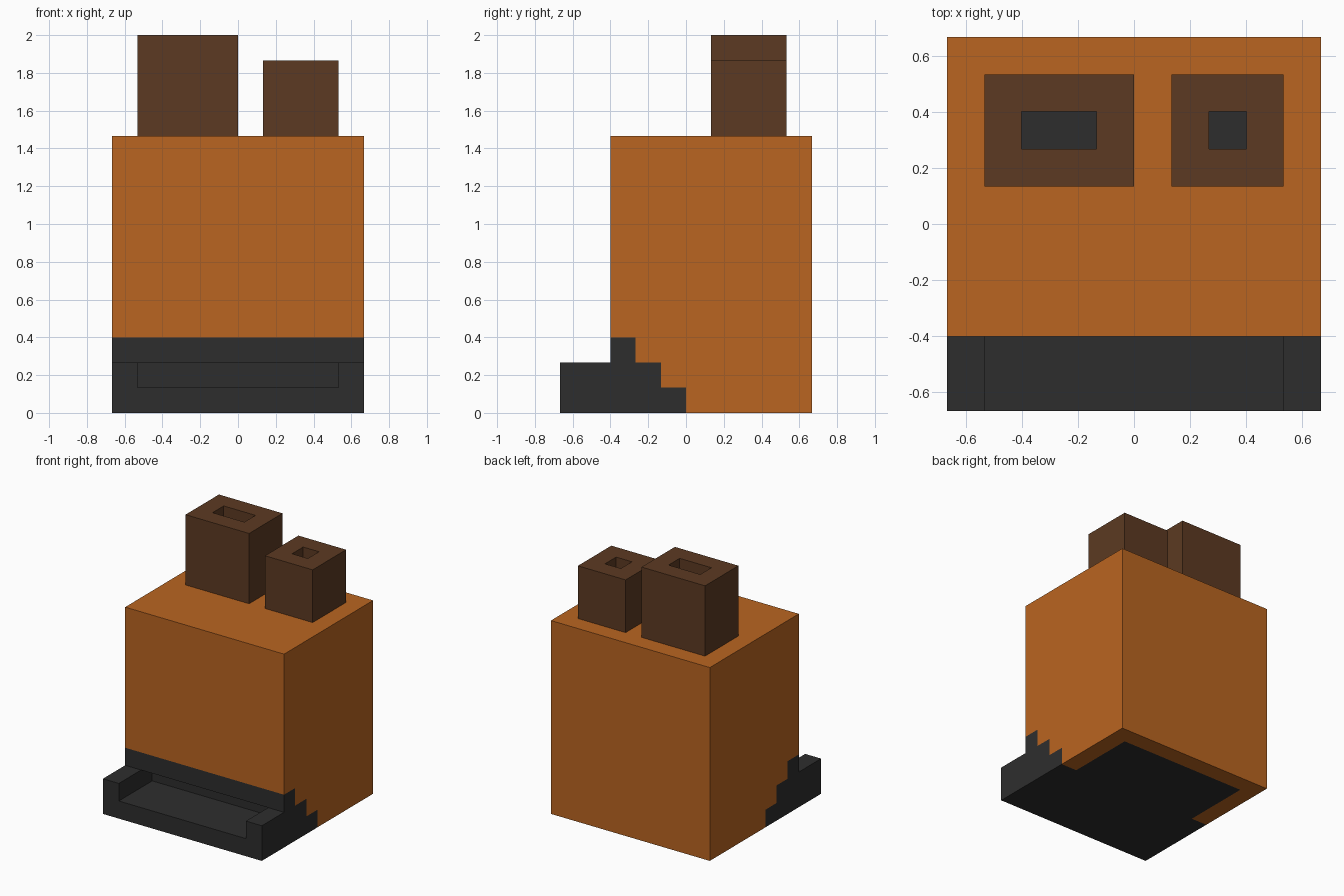
import bpy
import bmesh
import math
from mathutils import Vector

if "Cube" in bpy.data.objects:
    bpy.data.objects.remove(bpy.data.objects["Cube"], do_unlink=True)

U = 2 / 15  # module size: every part sits on this grid


def material(name, rgb):
    m = bpy.data.materials.new(name)
    m.use_nodes = True
    m.diffuse_color = (*rgb, 1)
    bsdf = m.node_tree.nodes["Principled BSDF"]
    bsdf.inputs["Base Color"].default_value = (*rgb, 1)
    bsdf.inputs["Roughness"].default_value = 0.9
    return m


ORANGE = material("orange clay", (0.491, 0.130, 0.0150))
BROWN = material("dark brown", (0.107, 0.042, 0.0160))
CHARCOAL = material("charcoal", (0.027, 0.027, 0.027))


def block_part(name, grid, member, solid, mats, paint=lambda c, n: 0):
    """Skin the grid cells of one part, leaving out faces against solid cells."""
    bm = bmesh.new()

    def cell_centre(idx):
        out = []
        for i, line in zip(idx, grid):
            inside = 0 <= i < len(line) - 1
            out.append((line[i] + line[i + 1]) / 2 if inside else math.inf)
        return out

    def filled(idx, rule):
        c = cell_centre(idx)
        return math.inf not in c and rule(*c)

    cells = [(i, j, k) for i in range(len(grid[0]) - 1)
             for j in range(len(grid[1]) - 1) for k in range(len(grid[2]) - 1)]
    for cell in cells:
        if not filled(cell, member):
            continue
        for axis in range(3):
            for side in (0, 1):
                beside = list(cell)
                beside[axis] += 2 * side - 1
                if filled(beside, solid):
                    continue
                a, b = (axis + 1) % 3, (axis + 2) % 3
                corners = []
                for da, db in ((0, 0), (1, 0), (1, 1), (0, 1)):
                    p = [0, 0, 0]
                    p[axis] = grid[axis][cell[axis] + side] * U
                    p[a] = grid[a][cell[a] + da] * U
                    p[b] = grid[b][cell[b] + db] * U
                    corners.append(bm.verts.new(p))
                f = bm.faces.new(corners if side else corners[::-1])
                normal = Vector([(2 * side - 1) * (n == axis) for n in range(3)])
                f.material_index = paint(f.calc_center_median() / U, normal)
    bmesh.ops.remove_doubles(bm, verts=bm.verts, dist=1e-4)
    bmesh.ops.dissolve_limit(bm, angle_limit=0.01, verts=bm.verts, edges=bm.edges,
                             delimit={'MATERIAL'})
    me = bpy.data.meshes.new(name)
    bm.to_mesh(me)
    bm.free()
    for m in mats:
        me.materials.append(m)
    ob = bpy.data.objects.new(name, me)
    bpy.context.collection.objects.link(ob)
    return ob


# Oven: tall body over a stepped hearth with an open mouth in the front
oven_grid = ((-5, -4, 4, 5), (-5, -3, -2, -1, 0, 4, 5), (0, 1, 2, 3, 11))


def oven_solid(x, y, z):
    ledge_gap = y < -3 and z > 2
    mouth = abs(x) < 4 and y < -2 and 1 < z < 2
    return not ledge_gap and not mouth


def in_hearth(x, y, z):
    step = (0, -1, -2)[int(z)] if z < 3 else -5
    return oven_solid(x, y, z) and y < step


def in_body(x, y, z):
    return oven_solid(x, y, z) and not in_hearth(x, y, z)


def underside(c, n):
    return int(n.z < 0 and c.z < 0.1 and abs(c.x) < 4 and c.y < 4)


block_part("hearth", oven_grid, in_hearth, oven_solid, [CHARCOAL])
block_part("oven_body", oven_grid, in_body, oven_solid, [ORANGE, CHARCOAL], underside)


# Chimneys: hollow blocks with a sooty flue floor
def chimney(name, x0, x1, top):
    grid = ((x0, x0 + 1, x1 - 1, x1), (1, 2, 3, 4), (11, top - 1, top))

    def solid(x, y, z):
        return not (x0 + 1 < x < x1 - 1 and 2 < y < 3 and z > top - 1)

    def soot(c, n):
        return int(n.z > 0 and c.z < top - 0.5)

    block_part(name, grid, solid, solid, [BROWN, CHARCOAL], soot)


chimney("wide_chimney", -4, 0, 15)
chimney("narrow_chimney", 1, 4, 14)
